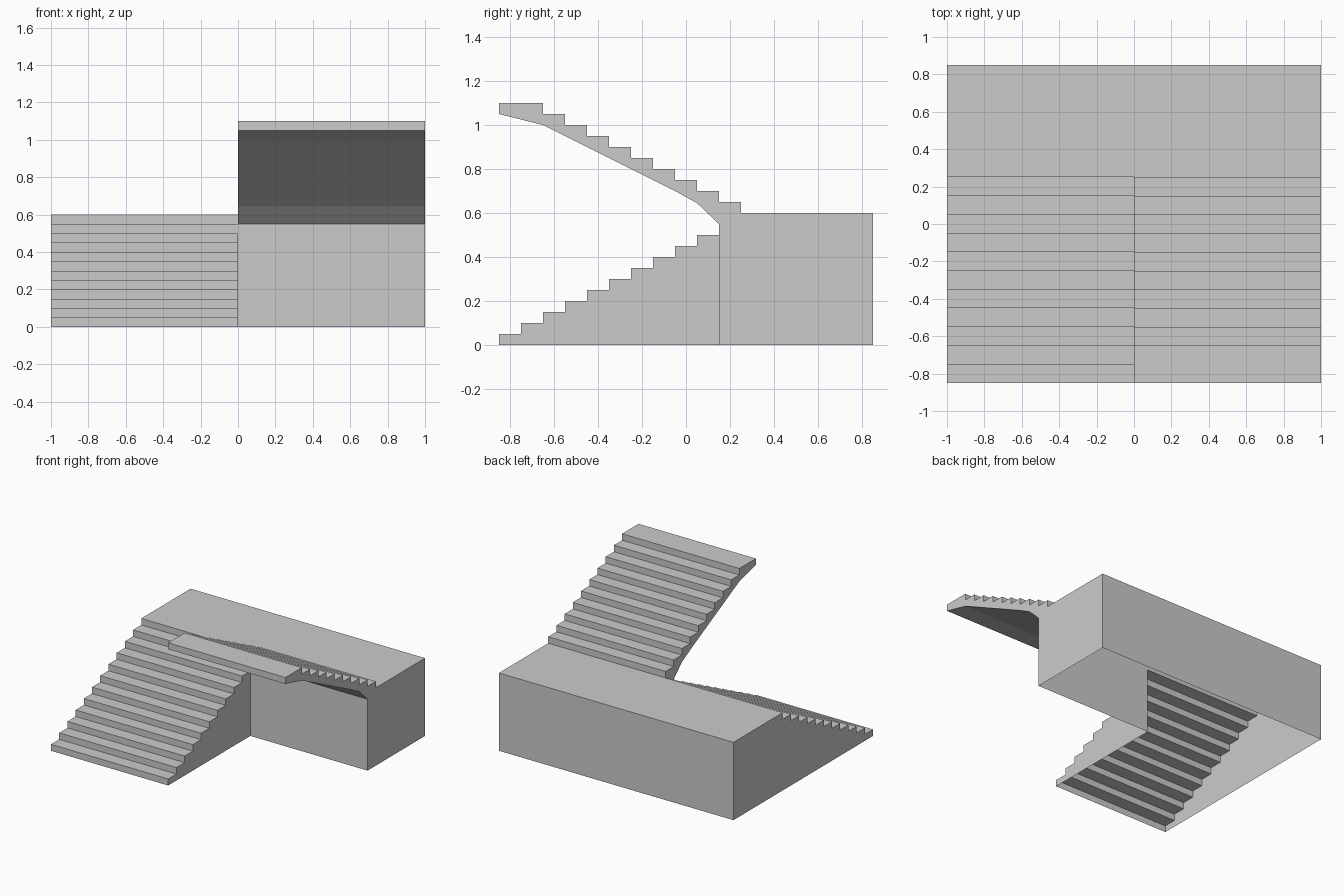
import bpy, bmesh

if "Cube" in bpy.data.objects:
    bpy.data.objects.remove(bpy.data.objects["Cube"])

RUN, RISE = 0.1, 0.05


def build(name, strips, sides):
    """strips: (profile, x0, x1) swept along x; sides: (outline, x, faces +x).
    Profiles run clockwise in the y-z plane so faces point outward."""
    bm = bmesh.new()
    for prof, x0, x1 in strips:
        for (ya, za), (yb, zb) in zip(prof, prof[1:]):
            bm.faces.new([bm.verts.new(c) for c in
                          ((x0, ya, za), (x1, ya, za), (x1, yb, zb), (x0, yb, zb))])
    for outline, x, plus in sides:
        pts = outline[::-1] if plus else outline
        bm.faces.new([bm.verts.new((x, y, z)) for y, z in pts])
    bmesh.ops.remove_doubles(bm, verts=bm.verts, dist=1e-4)
    me = bpy.data.meshes.new(name)
    bm.to_mesh(me)
    bm.free()
    ob = bpy.data.objects.new(name, me)
    bpy.context.collection.objects.link(ob)
    return ob


# Lower flight: open-bottomed steps climbing toward the landing
lower = []
for i in range(12):
    y = -0.85 + i * RUN
    lower += [(y, i * RISE), (y, (i + 1) * RISE)]
inner = lower[:20] + [(0.15, 0.5), (0.15, 0)]
build("lower_flight", [(lower, -1, 0)],
      [(lower + [(0.25, 0)], -1, False), (inner, 0, True)])

# Upper flight: floating steps with a sloped underside, returning to the front
upper = [(0.15, 0.55), (0.05, 0.645), (-0.05, 0.70), (-0.65, 1.0),
         (-0.85, 1.05), (-0.85, 1.1)]
for i in range(10):
    y = -0.65 + i * RUN
    upper += [(y, 1.1 - i * RISE), (y, 1.05 - i * RISE)]
outline = upper + [(0.25, 0.55)]
build("upper_flight", [(upper, 0, 1)], [(outline, 0, False), (outline, 1, True)])

# Landing: hollow block with no floor
top_back = [(0.25, 0.6), (0.85, 0.6), (0.85, 0)]
front = [(0.15, 0), (0.15, 0.55)]
build("landing", [(top_back, -1, 0), (top_back, 0, 1), (front, 0, 1)],
      [([(0.25, 0)] + top_back, -1, False),
       (front + [(0.25, 0.55)] + top_back, 1, True)])
